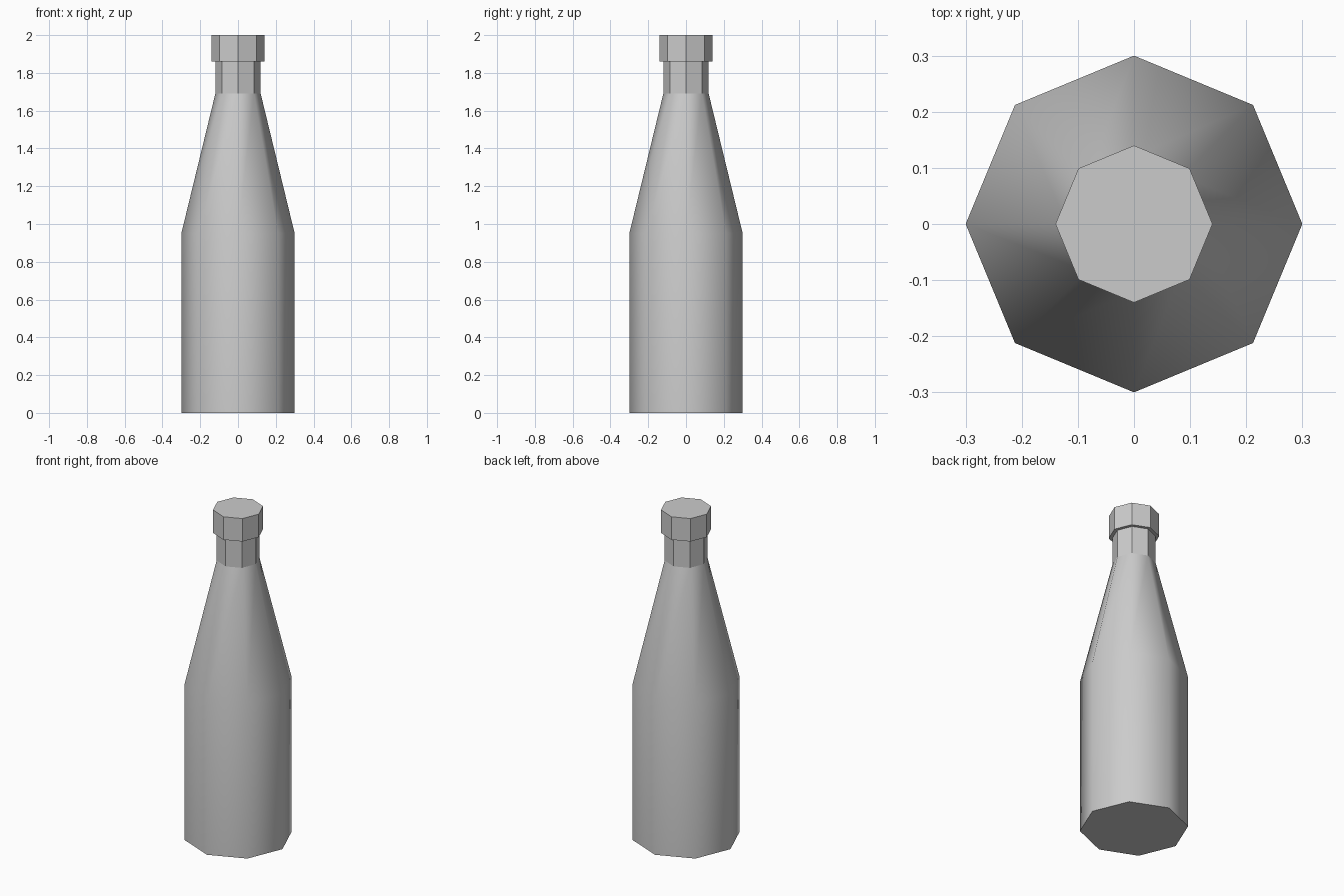
import bpy, bmesh
from math import cos, sin, pi

cube = bpy.data.objects.get("Cube")
if cube:
    bpy.data.objects.remove(cube, do_unlink=True)

SIDES = 8

grey = bpy.data.materials.new("light grey")
grey.use_nodes = True
grey.diffuse_color = (0.6, 0.6, 0.6, 1)
grey.node_tree.nodes["Principled BSDF"].inputs["Base Color"].default_value = grey.diffuse_color


def turned(name, profile, smooth=False, bottom=True, top=True):
    """Turn a (radius, height) profile into an eight-sided solid."""
    bm = bmesh.new()
    rings = [[bm.verts.new((r * cos(2 * pi * i / SIDES), r * sin(2 * pi * i / SIDES), z))
              for i in range(SIDES)] for r, z in profile]
    for low, high in zip(rings, rings[1:]):
        for i in range(SIDES):
            j = (i + 1) % SIDES
            bm.faces.new((low[i], low[j], high[j], high[i])).smooth = smooth
    if bottom:
        bm.faces.new(rings[0][::-1])
    if top:
        bm.faces.new(rings[-1])
    # Keep the rims of flat end faces crisp
    for edge in bm.edges:
        if any(not f.smooth for f in edge.link_faces):
            edge.smooth = False
    mesh = bpy.data.meshes.new(name)
    bm.to_mesh(mesh)
    bm.free()
    mesh.materials.append(grey)
    obj = bpy.data.objects.new(name, mesh)
    bpy.context.collection.objects.link(obj)
    return obj


# Smooth-shaded body with tapering shoulder
turned("bottle_body", [(0.3, 0), (0.3, 0.95), (0.12, 1.69)], smooth=True, top=False)
# Faceted neck
turned("bottle_neck", [(0.12, 1.69), (0.12, 1.86)], bottom=False, top=False)
# Faceted cap
turned("bottle_cap", [(0.14, 1.86), (0.14, 2.0)])
